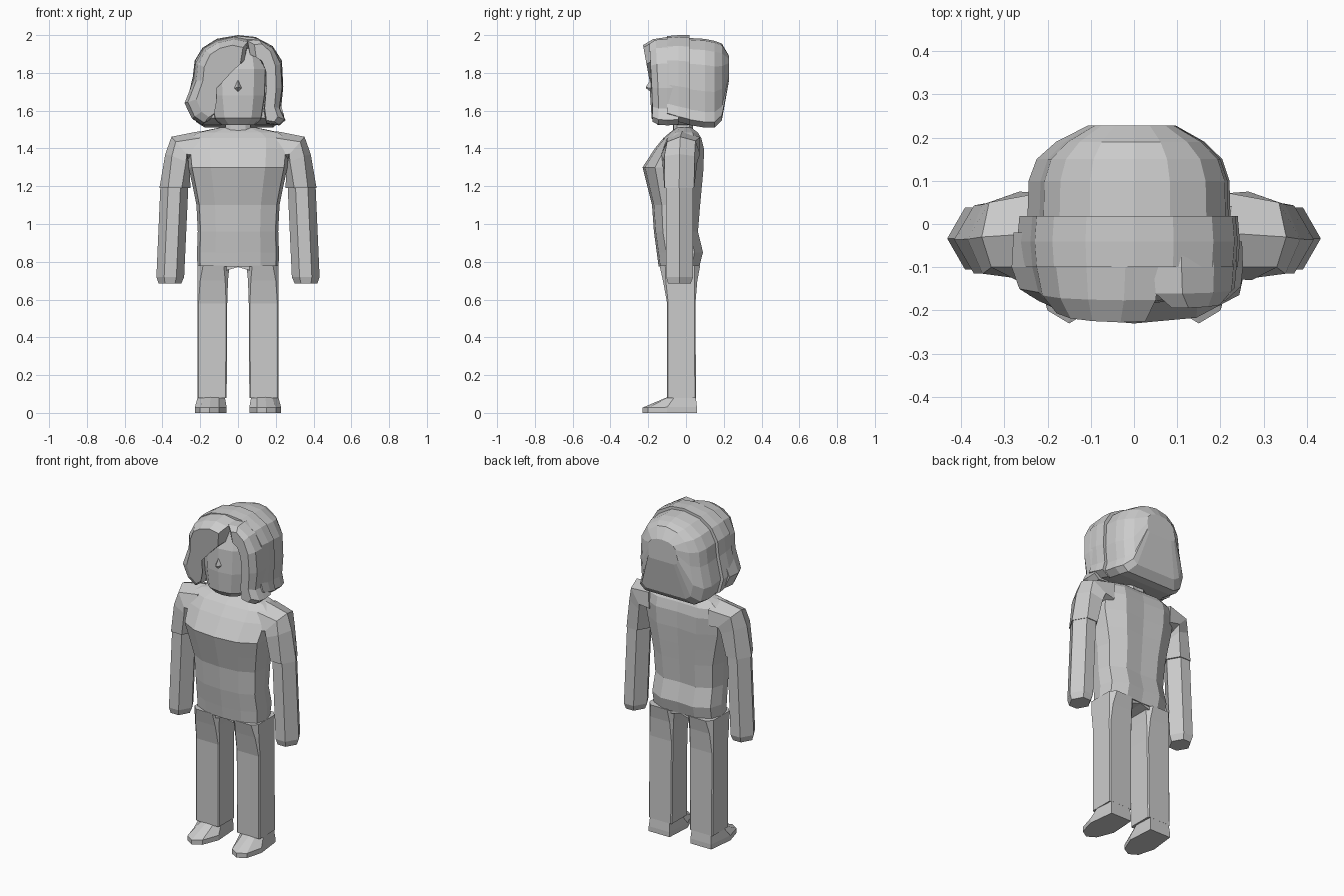
import bpy, bmesh

grey = bpy.data.materials.new("plain_grey")
grey.diffuse_color = (0.6, 0.6, 0.6, 1)


def loft(name, rings, mirror=False):
    """Skin a stack of equal-length rings, cap both ends, keep flat faces."""
    bm = bmesh.new()
    vs = [[bm.verts.new(p) for p in r] for r in rings]
    n = len(rings[0])
    for a, b in zip(vs, vs[1:]):
        for i in range(n):
            j = (i + 1) % n
            bm.faces.new((a[i], a[j], b[j], b[i]))
    bm.faces.new(vs[0][::-1])
    bm.faces.new(vs[-1])
    bmesh.ops.recalc_face_normals(bm, faces=bm.faces)
    me = bpy.data.meshes.new(name)
    bm.to_mesh(me)
    bm.free()
    me.materials.append(grey)
    ob = bpy.data.objects.new(name, me)
    bpy.context.collection.objects.link(ob)
    if mirror:
        ob.modifiers.new("mirror", "MIRROR")
    return ob


def body_ring(z, w, yf, yb):
    """Symmetric horizontal section: half width, front y, back y."""
    d = yb - yf
    half = [(0, yf), (.55 * w, yf + .04 * d), (.93 * w, yf + .2 * d),
            (w, yf + .5 * d), (.9 * w, yb - .2 * d), (.5 * w, yb - .02 * d), (0, yb - .05 * d)]
    pts = half + [(-x, y) for x, y in half[-2:0:-1]]
    return [(x, y, z) for x, y in pts]


# Torso and pelvis
loft("torso", [body_ring(*r) for r in [
    (.775, .215, -.145, .075), (.85, .217, -.155, .095), (.96, .213, -.17, .068),
    (1.1, .22, -.18, .08), (1.2, .24, -.205, .09), (1.3, .262, -.23, .1),
    (1.4, .272, -.165, .1), (1.455, .27, -.12, .085), (1.485, .22, -.085, .065),
    (1.51, .1, -.05, .03)]])
loft("neck", [body_ring(z, .07, -.07, .04) for z in (1.49, 1.58)])


# Legs: box sections with trimmed corners
def leg_ring(z, x0, x1, y0, y1, c=.015):
    return [(x0 + c, y0, z), (x1 - c, y0, z), (x1, y0 + c, z), (x1, y1 - c, z),
            (x1 - c, y1, z), (x0 + c, y1, z), (x0, y1 - c, z), (x0, y0 + c, z)]


loft("leg", [leg_ring(.08, .06, .215, -.1, .053, .006), leg_ring(.58, .057, .215, -.1, .05, .006),
             leg_ring(.7, .053, .215, -.122, .06), leg_ring(.78, .045, .215, -.14, .075, .03)], True)
loft("crotch", [[(.06, y, z) for y, z in s] for s in [[(-.13, .755), (.06, .755), (.06, .8), (-.13, .8)]]] +
     [[(0, y, z) for y, z in [(-.13, .772), (.06, .772), (.06, .8), (-.13, .8)]]], True)

# Shoes: pointed sole, low toe, raised ankle
sole = [(.07, .058), (.21, .058), (.228, -.1), (.2, -.2), (.15, -.23), (.1, -.2), (.06, -.1)]
toe_z = [.03, .03, .03, .028, .028, .028, .03]
ankle = [(.075, .052), (.205, .052), (.213, -.06), (.18, -.09), (.145, -.095), (.1, -.09), (.07, -.06)]
loft("shoe", [[(x, y, 0) for x, y in sole], [(x, y, z) for (x, y), z in zip(sole, toe_z)],
              [(x, y, .085) for x, y in ankle]], True)


# Arms: six-sided sections with an outer ridge
def arm_ring(z, xi, xo, yf, yb):
    m, w = (yf + yb) / 2, xo - xi
    a, b = xi + .28 * w, xo - .28 * w
    return [(xo, m, z), (b, yf, z), (a, yf, z), (xi, m, z), (a, yb, z), (b, yb, z)]


loft("forearm", [arm_ring(.685, .3, .42, -.095, .025), arm_ring(.72, .285, .432, -.105, .038),
                 arm_ring(1.22, .262, .41, -.105, .038)], True)
loft("sleeve", [
    [(.2, -.02, 1.492), (.2, -.1, 1.455), (.2, -.125, 1.36), (.2, -.03, 1.32), (.2, .07, 1.36), (.2, .075, 1.46)],
    [(.352, -.03, 1.462), (.33, -.1, 1.435), (.272, -.13, 1.37), (.262, -.03, 1.33), (.265, .075, 1.37), (.335, .05, 1.44)],
    [(.385, -.035, 1.37), (.35, -.115, 1.36), (.275, -.125, 1.33), (.255, -.035, 1.3), (.275, .06, 1.33), (.35, .045, 1.36)],
    arm_ring(1.19, .252, .416, -.115, .043)], True)

# Head with a flat face
loft("head", [body_ring(*r) for r in [
    (1.525, .09, -.15, .05), (1.56, .13, -.182, .1), (1.68, .15, -.19, .12),
    (1.82, .155, -.185, .12), (1.93, .13, -.15, .1)]])
loft("nose", [[(-.026, -.175, 1.72), (0, -.175, 1.69), (.026, -.175, 1.72), (0, -.175, 1.78)],
              [(-.002, -.213, 1.722), (0, -.213, 1.72), (.002, -.213, 1.722), (0, -.213, 1.726)]])

# Hair outline in front elevation, flared at the lower left
outline = [(-.19, 1.525), (-.24, 1.555), (-.265, 1.64), (-.235, 1.77), (-.225, 1.86), (-.185, 1.93),
           (-.11, 1.98), (0, 2.0), (.09, 1.99), (.18, 1.94), (.228, 1.86), (.235, 1.72),
           (.225, 1.61), (.24, 1.555), (.2, 1.525)]


def hair_ring(y, sx, z0, z1):
    """Outline scaled in x and refitted between heights z0 and z1."""
    return [(x * sx, y, z0 + (z - 1.525) / .475 * (z1 - z0)) for x, z in outline]


loft("hair_band", [hair_ring(-.1, 1, 1.56, 1.995), hair_ring(-.04, 1.02, 1.54, 2.0),
                   hair_ring(.018, 1, 1.525, 2.0)])
loft("back_hair", [hair_ring(.01, .93, 1.525, 1.985), hair_ring(.1, .92, 1.51, 1.98),
                   hair_ring(.15, .85, 1.51, 1.97), hair_ring(.19, .68, 1.55, 1.955),
                   hair_ring(.228, .4, 1.76, 1.89)])

# Front locks: shapes in elevation, shrunk about a centre as they come forward
fringe = [(.06, 1.975), (-.02, 1.99), (-.11, 1.97), (-.18, 1.93), (-.225, 1.85), (-.235, 1.76), (-.283, 1.64),
          (-.245, 1.56), (-.19, 1.525), (-.15, 1.55), (-.135, 1.62), (-.135, 1.71), (-.04, 1.8), (.04, 1.87)]
side_lock = [(.045, 1.975), (.11, 1.98), (.185, 1.935), (.23, 1.85), (.237, 1.72), (.222, 1.61), (.252, 1.55),
             (.22, 1.522), (.15, 1.53), (.135, 1.6), (.15, 1.72), (.145, 1.82), (.11, 1.88), (.06, 1.9)]


def lock(name, pts, cx, cz, steps):
    loft(name, [[(cx + (x - cx) * s, y - bow * max(0, z - 1.66), cz + (z - cz) * t)
                 for x, z in pts] for y, s, t, bow in steps])


lock("fringe", fringe, -.06, 1.75, [(-.02, .98, .98, 0), (-.1, 1, 1, 0),
                                    (-.15, .92, .95, .08), (-.178, .72, .82, .15)])
lock("side_lock", side_lock, .15, 1.72, [(-.04, .98, .98, 0), (-.1, 1, 1, 0),
                                         (-.145, .95, .98, .05), (-.178, .6, .9, .05)])
